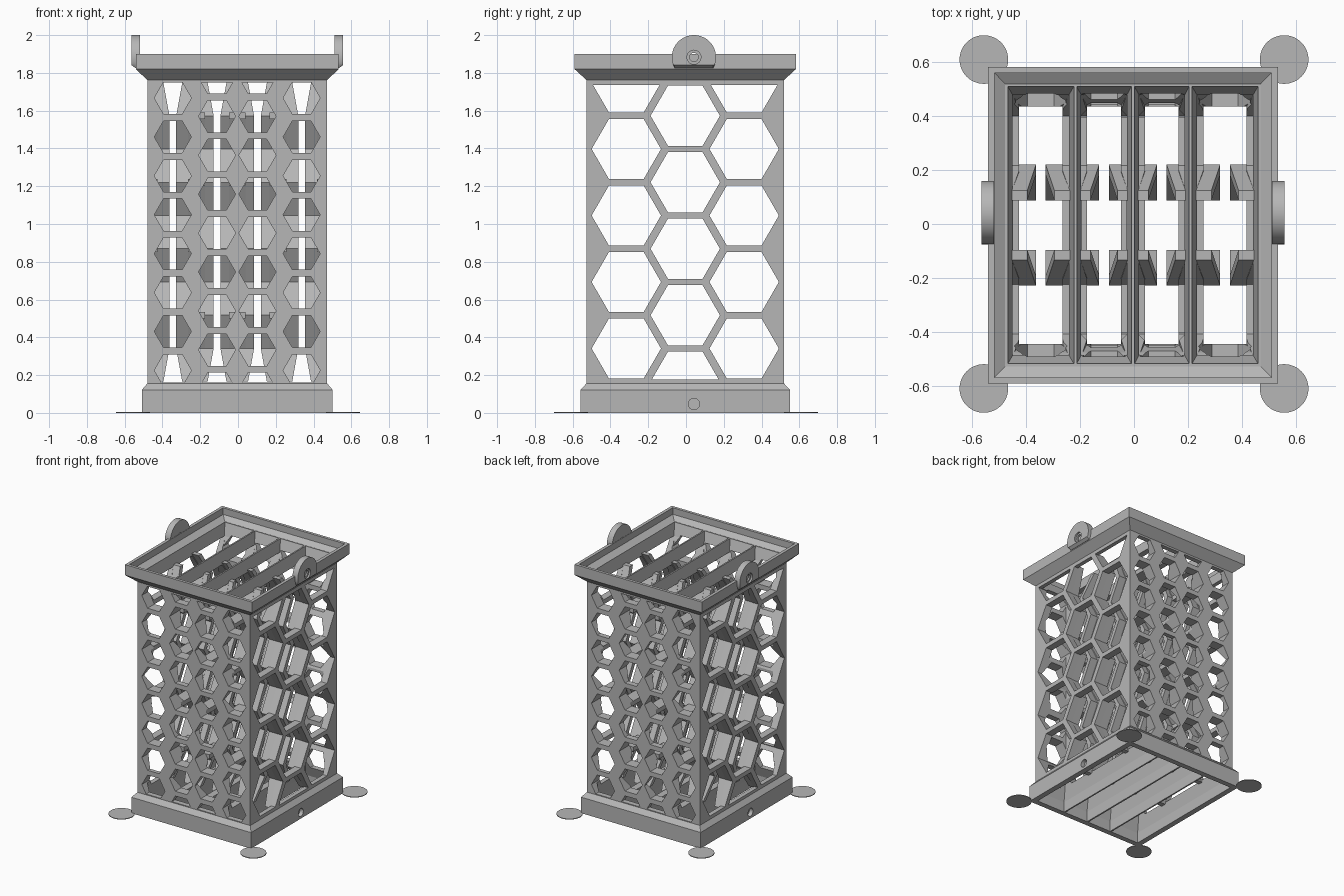
import bpy, bmesh, math
from mathutils import Vector

old = bpy.data.objects.get("Cube")
if old:
    bpy.data.objects.remove(old, do_unlink=True)

OFFSET = Vector((-0.004, -0.004, 0))      # cage centre
HALF_X, HALF_Y = 0.476, 0.523             # cage half sizes
CELLS = [(-0.341, 0.08, 0.122), (-0.107, 0.0625, 0.101),
         (0.107, 0.0625, 0.101), (0.341, 0.08, 0.122)]   # centre, narrow, wide
PITCH, LOW = 0.352, 0.165                 # large honeycomb spacing in z
HEX_SIDE, HEX_FRONT = 0.1836, 0.098       # hexagon radii
COLUMN_Y = 0.312

grey = bpy.data.materials.new("plain grey")
grey.use_nodes = True
grey.diffuse_color = (0.47, 0.47, 0.47, 1)
grey.node_tree.nodes["Principled BSDF"].inputs["Base Color"].default_value = grey.diffuse_color


def loft(bm, rings, wrap=False):
    """Skin rings of points; cap the ends or join last to first."""
    loops = [[bm.verts.new(p) for p in ring] for ring in rings]
    n = len(loops[0])
    pairs = list(zip(loops, loops[1:]))
    if wrap:
        pairs.append((loops[-1], loops[0]))
    else:
        bm.faces.new(loops[0])
        bm.faces.new(loops[-1])
    for a, b in pairs:
        for i in range(n):
            j = (i + 1) % n
            bm.faces.new((a[i], a[j], b[j], b[i]))


def finish(name, bm, shift=OFFSET, smooth=False):
    bmesh.ops.translate(bm, verts=bm.verts, vec=shift)
    bmesh.ops.recalc_face_normals(bm, faces=bm.faces)
    mesh = bpy.data.meshes.new(name)
    bm.to_mesh(mesh)
    bm.free()
    mesh.materials.append(grey)
    obj = bpy.data.objects.new(name, mesh)
    bpy.context.collection.objects.link(obj)
    if smooth:
        shade(obj)
    return obj


def shade(obj):
    bpy.ops.object.select_all(action='DESELECT')
    obj.select_set(True)
    bpy.context.view_layer.objects.active = obj
    bpy.ops.object.shade_smooth_by_angle(angle=math.radians(30))


def cut(obj, *cutters):
    """Subtract the cutters for good, then remove them."""
    for c in cutters:
        mod = obj.modifiers.new("cut", 'BOOLEAN')
        mod.operation, mod.solver, mod.object = 'DIFFERENCE', 'EXACT', c
    bpy.context.view_layer.update()
    deps = bpy.context.evaluated_depsgraph_get()
    mesh = bpy.data.meshes.new_from_object(obj.evaluated_get(deps))
    obj.modifiers.clear()
    obj.data = mesh
    for c in cutters:
        bpy.data.objects.remove(c, do_unlink=True)


def rect(hx, hy, z, cx=0.0):
    return [(cx - hx, -hy, z), (cx + hx, -hy, z), (cx + hx, hy, z), (cx - hx, hy, z)]


def hexagon(c, z, r, lo, hi):
    """Flat-topped hexagon outline, clipped to a height range."""
    h = r * math.sqrt(3) / 2
    levels = [max(lo, z - h)] + ([z] if lo < z < hi else []) + [min(hi, z + h)]
    width = [r - abs(v - z) / math.sqrt(3) for v in levels]
    right = [(c + w, v) for w, v in zip(width, levels)]
    left = [(c - w, v) for w, v in zip(width, levels)]
    return right + left[::-1]


def rod(bm, x0, x1, y, z, r0, r1, n=32):
    """Round rod or cone along x."""
    turn = [math.tau * i / n for i in range(n)]
    loft(bm, [[(x, y + r * math.cos(a), z + r * math.sin(a)) for a in turn]
              for x, r in ((x0, r0), (x1, r1))])


# Cage: a block hollowed into four flared cells
bm = bmesh.new()
loft(bm, [rect(HALF_X, HALF_Y, 0), rect(HALF_X, HALF_Y, 1.825)])
cage = finish("honeycomb_cage", bm)

bm = bmesh.new()
for cx, narrow, wide in CELLS:
    loft(bm, [rect(wide, 0.513, -0.02, cx), rect(wide, 0.513, 0.08, cx),
              rect(narrow, 0.44, 0.28, cx), rect(narrow, 0.44, 1.62, cx),
              rect(wide, 0.513, 1.82, cx), rect(wide, 0.513, 1.9, cx)])
cells = finish("cell_cutter", bm)

# Large hexagons through the sides and dividers
bm = bmesh.new()
for col in (-1, 0, 1):
    for row in range(5):
        z = LOW + PITCH * (row + 0.5 * abs(col))
        outline = hexagon(col * COLUMN_Y, z, HEX_SIDE, 0.178, 1.735)
        loft(bm, [[(x, y, v) for y, v in outline] for x in (-0.7, 0.7)])
side_holes = finish("side_hole_cutter", bm)

# Small hexagons through the front and back
bm = bmesh.new()
for cx, narrow, wide in CELLS:
    outer = abs(cx) > 0.2
    for row in range(8 if outer else 9):
        z = (0.225 if outer else 0.128) + 0.206 * row
        outline = hexagon(cx, z, HEX_FRONT, 0.162, 1.748)
        for s in (-1, 1):
            loft(bm, [[(x, s * y, v) for x, v in outline] for y in (0.4, 0.6)])
front_holes = finish("front_hole_cutter", bm)
cut(cage, cells, side_holes, front_holes)

# Zigzag ribs inside each cell, leaving a flared slot in the middle
bm = bmesh.new()
for cx, narrow, wide in CELLS:
    for sx in (-1, 1):
        for sy in (-1, 1):
            rings = []
            for k in range(10):
                z = LOW + PITCH / 2 * k
                gap = 0.05 if k in (0, 9) else 0.018
                y = sy * (0.11 if k % 2 else 0.205)
                xa, xb = cx + sx * gap, cx + sx * (wide + 0.003)
                rings.append([(xa, y - 0.0185, z), (xb, y - 0.0185, z),
                              (xb, y + 0.0185, z), (xa, y + 0.0185, z)])
            loft(bm, rings)
finish("zigzag_ribs", bm)

# Top rim with a stacking recess
bm = bmesh.new()
loft(bm, [rect(0.47, 0.517, 1.762), rect(HALF_X, HALF_Y, 1.762), rect(0.537, 0.586, 1.82),
          rect(0.537, 0.586, 1.9), rect(0.513, 0.564, 1.9), rect(0.513, 0.564, 1.85),
          rect(0.474, 0.524, 1.825), rect(0.47, 0.517, 1.82)], wrap=True)
finish("top_rim", bm)

# Base plinth with a blind hole on each side
bm = bmesh.new()
loft(bm, [rect(0.47, 0.517, 0), rect(0.505, 0.554, 0), rect(0.505, 0.554, 0.122),
          rect(HALF_X, HALF_Y, 0.156), rect(0.47, 0.517, 0.156)], wrap=True)
base = finish("base_plinth", bm)
bm = bmesh.new()
for s in (-1, 1):
    rod(bm, s * 0.44, s * 0.6, s * 0.046, 0.047, 0.03, 0.03)
cut(base, finish("base_hole_cutter", bm))

# Round handle lugs with countersunk holes
LUG_Y, LUG_Z, LUG_R = 0.046, 1.883, 0.117
for s, name in ((-1, "right_handle_lug"), (1, "left_handle_lug")):
    bm = bmesh.new()
    dip = math.asin((LUG_Z - 1.826) / LUG_R)
    turn = [-dip + (math.pi + 2 * dip) * i / 40 for i in range(41)]
    loft(bm, [[(s * x, LUG_Y + LUG_R * math.cos(a), max(low, LUG_Z + LUG_R * math.sin(a)))
               for a in turn] for x, low in ((0.515, 1.82), (0.54, 1.82), (0.561, 1.842))])
    lug = finish(name, bm)
    bm = bmesh.new()
    rod(bm, s * 0.5, s * 0.6, LUG_Y, LUG_Z, 0.023, 0.023)
    bore = finish("bore_cutter", bm)
    bm = bmesh.new()
    rod(bm, s * 0.548, s * 0.6, LUG_Y, LUG_Z, 0.037, 0.037)
    cut(lug, bore, finish("countersink_cutter", bm))
    shade(lug)

# Thin round pads at the four corners
for sx in (-1, 1):
    for sy in (-1, 1):
        bm = bmesh.new()
        bmesh.ops.create_cone(bm, cap_ends=True, segments=48, radius1=0.09, radius2=0.09, depth=0.005)
        name = ("back" if sy > 0 else "front") + ("_left" if sx > 0 else "_right") + "_corner_pad"
        finish(name, bm, Vector((sx * 0.556, sy * 0.609, 0.0025)), smooth=True)
